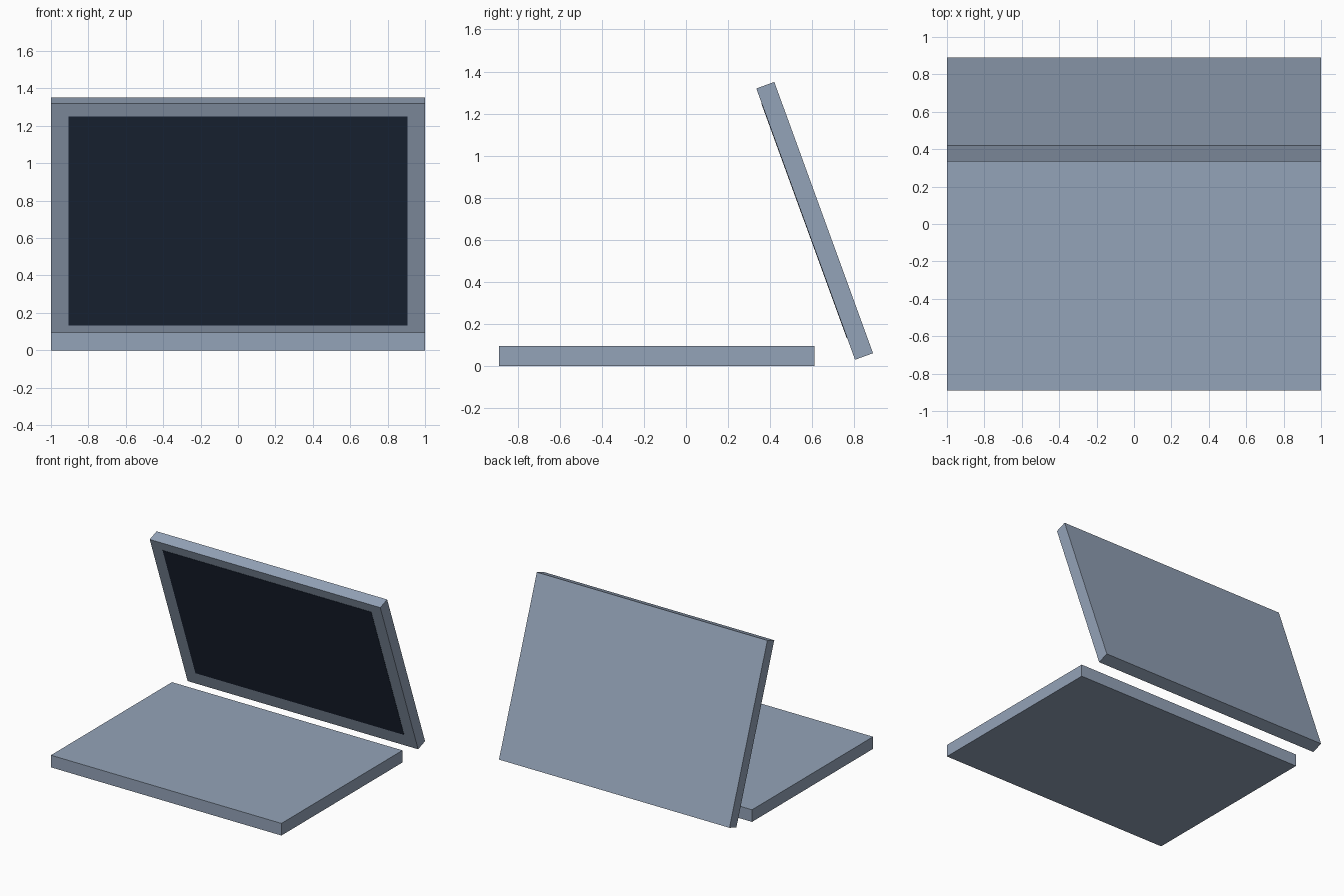
import bpy, math
from mathutils import Matrix, Vector

if "Cube" in bpy.data.objects:
    bpy.data.objects.remove(bpy.data.objects["Cube"])


def material(name, rgb):
    m = bpy.data.materials.new(name)
    m.diffuse_color = (*rgb, 1)
    m.use_nodes = True
    m.node_tree.nodes["Principled BSDF"].inputs["Base Color"].default_value = m.diffuse_color
    return m


def box(name, size, matrix, mat):
    bpy.ops.mesh.primitive_cube_add(size=1)
    ob = bpy.context.object
    ob.name = name
    ob.data.transform(matrix @ Matrix.Diagonal((*size, 1)))
    ob.data.materials.append(mat)
    return ob


slate = material("slate_grey", (0.296, 0.366, 0.479))
dark = material("dark_navy", (0.013, 0.022, 0.044))

# Flat keyboard base
BASE_H = 0.095
box("base", (2, 1.5, BASE_H), Matrix.Translation((0, -0.14, BASE_H / 2)), slate)

# Lid leaning forward over the base
LID_T, LID_L = 0.091, 1.373
tilt = Matrix.Translation((0, 0.612, 0.69)) @ Matrix.Rotation(math.radians(20), 4, 'X')
box("lid", (2, LID_T, LID_L), tilt, slate)

# Thin screen plate on the lid's front face
PLATE = 0.004
offset = Matrix.Translation(Vector((0, -LID_T / 2, 0.018)))
box("screen", (1.81, PLATE, 1.19), tilt @ offset, dark)
